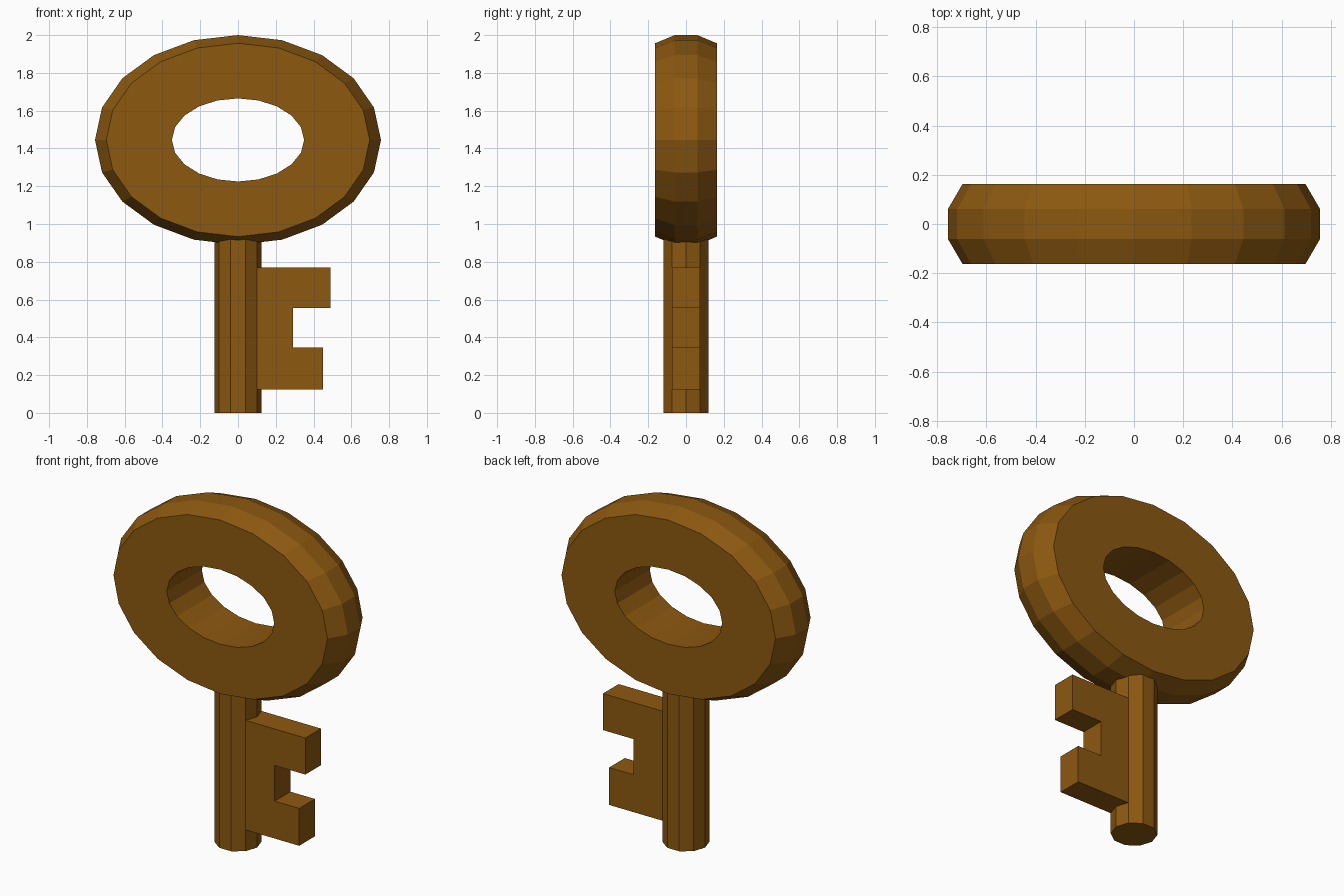
import bpy, bmesh, math

if "Cube" in bpy.data.objects:
    bpy.data.objects.remove(bpy.data.objects["Cube"])

brass = bpy.data.materials.new("dark_brass")
brass.diffuse_color = (0.262, 0.098, 0.0052, 1.0)
brass.use_nodes = True
brass.node_tree.nodes["Principled BSDF"].inputs["Base Color"].default_value = brass.diffuse_color


def finish(bm, name):
    bmesh.ops.recalc_face_normals(bm, faces=bm.faces)
    mesh = bpy.data.meshes.new(name)
    bm.to_mesh(mesh)
    bm.free()
    mesh.materials.append(brass)
    obj = bpy.data.objects.new(name, mesh)
    bpy.context.collection.objects.link(obj)
    return obj


# Handle ring: chamfered section swept round an ellipse (x radius, z radius, y)
SIDES, CENTRE_Z = 20, 1.445
section = [(0.35, 0.22, -0.163), (0.697, 0.512, -0.163), (0.757, 0.555, -0.06),
           (0.757, 0.555, 0.06), (0.697, 0.512, 0.163), (0.35, 0.22, 0.163)]
bm = bmesh.new()
loops = []
for rx, rz, y in section:
    loops.append([bm.verts.new((rx * math.cos(2 * math.pi * i / SIDES), y,
                                CENTRE_Z + rz * math.sin(2 * math.pi * i / SIDES)))
                  for i in range(SIDES)])
for k, a in enumerate(loops):
    b = loops[(k + 1) % len(loops)]
    for i in range(SIDES):
        j = (i + 1) % SIDES
        bm.faces.new((a[i], a[j], b[j], b[i]))
finish(bm, "handle_ring")


def extrude_profile(name, points, direction):
    bm = bmesh.new()
    face = bm.faces.new([bm.verts.new(p) for p in points])
    res = bmesh.ops.extrude_face_region(bm, geom=[face], use_keep_orig=True)
    verts = [g for g in res["geom"] if isinstance(g, bmesh.types.BMVert)]
    bmesh.ops.translate(bm, verts=verts, vec=direction)
    return finish(bm, name)


# Ten-sided shank
R = 0.125
extrude_profile("shank", [(R * math.cos(math.tau * i / 10), R * math.sin(math.tau * i / 10), 0)
                          for i in range(10)], (0, 0, 0.92))

# Toothed bit on the right of the shank
T = 0.073
outline = [(0.09, 0.125), (0.45, 0.125), (0.45, 0.345), (0.29, 0.345),
           (0.29, 0.555), (0.49, 0.555), (0.49, 0.77), (0.09, 0.77)]
extrude_profile("bit", [(x, -T, z) for x, z in outline], (0, 2 * T, 0))
